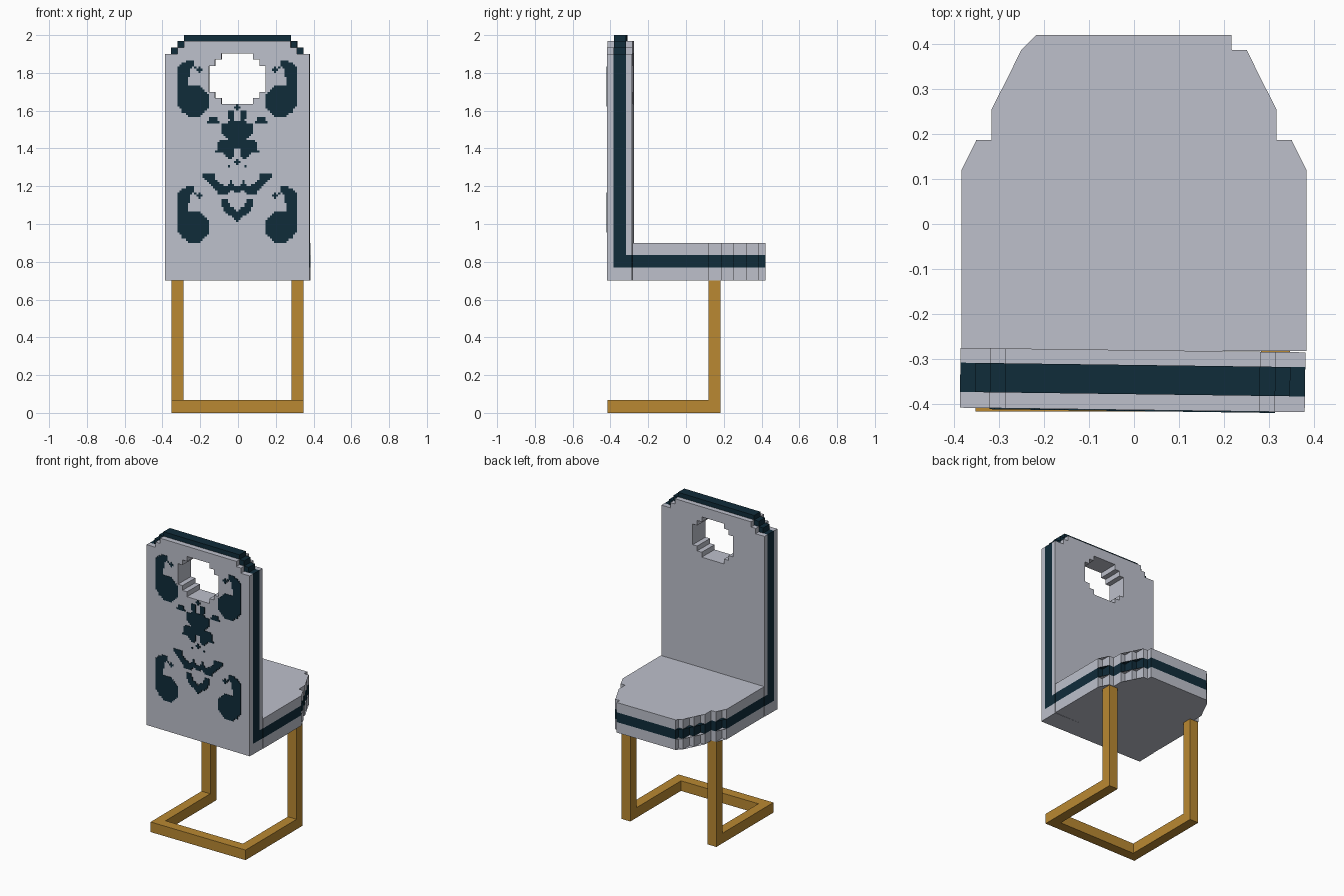
import bpy, bmesh, math
from mathutils import Vector

if "Cube" in bpy.data.objects:
    bpy.data.objects.remove(bpy.data.objects["Cube"])


def mat(name, rgb):
    m = bpy.data.materials.new(name)
    m.diffuse_color = (*rgb, 1)
    m.use_nodes = True
    m.node_tree.nodes["Principled BSDF"].inputs["Base Color"].default_value = m.diffuse_color
    return m


GREY = mat("pale grey", (0.51, 0.53, 0.60))
DARK = mat("dark teal", (0.005, 0.025, 0.042))
WOOD = mat("golden wood", (0.49, 0.25, 0.032))

BACK_POS = Vector((-0.003, -0.346, 0))   # backrest sits very slightly twisted
BACK_ROT = math.radians(-0.75)


def finish(name, bm, mats, back=False):
    bmesh.ops.recalc_face_normals(bm, faces=bm.faces)
    me = bpy.data.meshes.new(name)
    bm.to_mesh(me)
    bm.free()
    for m in mats:
        me.materials.append(m)
    ob = bpy.data.objects.new(name, me)
    bpy.context.collection.objects.link(ob)
    if back:
        ob.location = BACK_POS
        ob.rotation_euler.z = BACK_ROT
    return ob


def extrude(bm, offset):
    r = bmesh.ops.extrude_face_region(bm, geom=bm.faces[:])
    vs = [v for v in r["geom"] if isinstance(v, bmesh.types.BMVert)]
    bmesh.ops.translate(bm, verts=vs, vec=offset)


def box(name, x0, x1, y0, y1, z0, z1, m, back=False):
    bm = bmesh.new()
    bm.faces.new([bm.verts.new(p) for p in
                  ((x0, y0, z0), (x1, y0, z0), (x1, y1, z0), (x0, y1, z0))])
    extrude(bm, (0, 0, z1 - z0))
    return finish(name, bm, [m], back)


def mirrored(half):
    """Close a right-hand half outline with its mirror image."""
    return half + [(-x, z) for x, z in reversed(half)]


# --- Backrest: three stepped slabs with a stepped hole ---
HOLE = [(.083, 1.635), (.083, 1.668), (.117, 1.668), (.117, 1.70), (.15, 1.70),
        (.15, 1.837), (.117, 1.837), (.117, 1.87), (.083, 1.87), (.083, 1.903)]


def slab(name, bottom, steps, y0, y1, mats):
    bm = bmesh.new()
    for loop in (mirrored([(.383, bottom), (.383, 1.9)] + steps), mirrored(HOLE)):
        vs = [bm.verts.new((x, y0, z)) for x, z in loop]
        for a, b in zip(vs, vs[1:] + vs[:1]):
            bm.edges.new((a, b))
    bmesh.ops.triangle_fill(bm, edges=bm.edges[:], use_beauty=True)
    extrude(bm, (0, y1 - y0, 0))
    bm.normal_update()
    for f in bm.faces:      # hole lining is always the last material
        c = f.calc_center_median()
        if abs(f.normal.y) < .5 and abs(c.x) < .16 and 1.62 < c.z < 1.91:
            f.material_index = len(mats) - 1
    return finish(name, bm, mats, True)


PALE_STEPS = [(.317, 1.9), (.317, 1.935), (.283, 1.935), (.283, 1.97)]
DARK_STEPS = [(.35, 1.9), (.35, 1.935), (.317, 1.935), (.317, 1.97),
              (.283, 1.97), (.283, 2.0)]
slab("backrest_outer", .70, PALE_STEPS, -.067, -.032, [GREY])
slab("backrest_stripe", .77, DARK_STEPS, -.032, .033, [DARK, GREY])
slab("backrest_inner", .835, PALE_STEPS, .033, .066, [GREY])
box("backrest_foot", -.383, .383, -.032, .066, .70, .77, GREY, True)
box("backrest_corner_stripe", -.383, .383, .033, .066, .77, .835, DARK, True)


# --- Seat: three layers with a stepped rounded end ---
def seat_layer(name, z0, z1, m):
    half = [(.383, -.282), (.383, .12)]
    for i, y in enumerate((.12, .187, .253, .32, .387)):
        x = .35 - i * .0333
        half += [(x, y), (x, min(y + .0667, .42))]
    bm = bmesh.new()
    bm.faces.new([bm.verts.new((x, y, z0)) for x, y in mirrored(half)])
    bmesh.ops.triangulate(bm, faces=bm.faces[:])
    extrude(bm, (0, 0, z1 - z0))
    finish(name, bm, [m])


seat_layer("seat_base", .70, .77, GREY)
seat_layer("seat_stripe", .77, .835, DARK)
seat_layer("seat_cushion", .835, .90, GREY)

# --- Cantilever frame ---
for side, x0, x1 in (("left", -.352, -.288), ("right", .282, .347)):
    box(side + "_leg", x0, x1, .12, .183, 0, .70, WOOD)
    box(side + "_floor_rail", x0, x1, -.35, .12, 0, .067, WOOD)
box("rear_floor_rail", -.352, .347, -.416, -.35, 0, .067, WOOD)

# --- Ornament: outlines in cell units, rasterised to small square plates ---
CELL = 1 / 90
PAISLEY = [(28.4, 23), (26.5, 25), (24, 26.5), (20.3, 26.5), (20.3, 24), (22.6, 22),
           (22.6, 19.3), (24, 18.3), (24, 15.5), (22, 14.2), (18, 14.2), (15.5, 11.7),
           (13.6, 10.7), (13.6, 4.5), (16, 2), (18, 0), (23.6, 0), (26, 2), (28.4, 5)]
FLOWER = [(-1, 138.8), (1.7, 138.8), (1.7, 143.6), (4.6, 143.6), (4.6, 140.2),
          (3.1, 138.8), (7.4, 137.4), (7.4, 133), (4.6, 131.2), (4.6, 129.8),
          (10.3, 129.3), (8.9, 126.9), (10.3, 124), (7, 124), (4.6, 122), (3.1, 120.7),
          (1.7, 122.1), (1.7, 125.5), (-1, 126.4)]
DASH = [(8.6, 138.2), (14.4, 138.2), (13.4, 140.7), (9.6, 140.7)]
WINGS = [(17.5, 113), (15, 114.4), (11, 113.6), (10.8, 111.2), (7.4, 108.8),
         (4.6, 107.8), (2.7, 111.2), (1.7, 108.3), (-1, 108.3), (-1, 104.5),
         (3.6, 106.4), (4.6, 104), (8.9, 103.6), (10.3, 106.4), (13.6, 109.3)]
HEART = [(7.4, 101.7), (4.6, 101.7), (3.1, 98.3), (-1, 95.5), (-1, 90.7),
         (3.1, 93.6), (6, 96.4), (7.4, 98)]
PLUSES = [(0, 145), (0, 119), (18, 163), (18, 103)]


def inside(u, v, poly):
    hit = False
    for (x0, y0), (x1, y1) in zip(poly, poly[1:] + poly[:1]):
        if (y0 > v) != (y1 > v) and u < x0 + (v - y0) * (x1 - x0) / (y1 - y0):
            hit = not hit
    return hit


shapes = [FLOWER, DASH, WINGS, HEART]
shapes += [[(u, v + base) for u, v in PAISLEY] for base in (141.4, 81.4)]
cells = {(u, v) for u in range(30) for v in range(78, 172)
         if any(inside(u, v + .5, s) for s in shapes)}
for u, v in PLUSES:
    cells |= {(u, v), (u + 1, v), (u - 1, v), (u, v + 1), (u, v - 1)}
cells |= {(4, 117), (20, 164), (20, 104)}
cells |= {(-u, v) for u, v in cells}

bm = bmesh.new()
for u, v in sorted(cells):
    bm.faces.new([bm.verts.new(((u + a) * CELL, -.0665, (v + b) * CELL))
                  for a, b in ((-.5, 0), (.5, 0), (.5, 1), (-.5, 1))])
bmesh.ops.remove_doubles(bm, verts=bm.verts[:], dist=1e-4)
extrude(bm, (0, -.003, 0))
finish("backrest_ornament", bm, [DARK], True)
